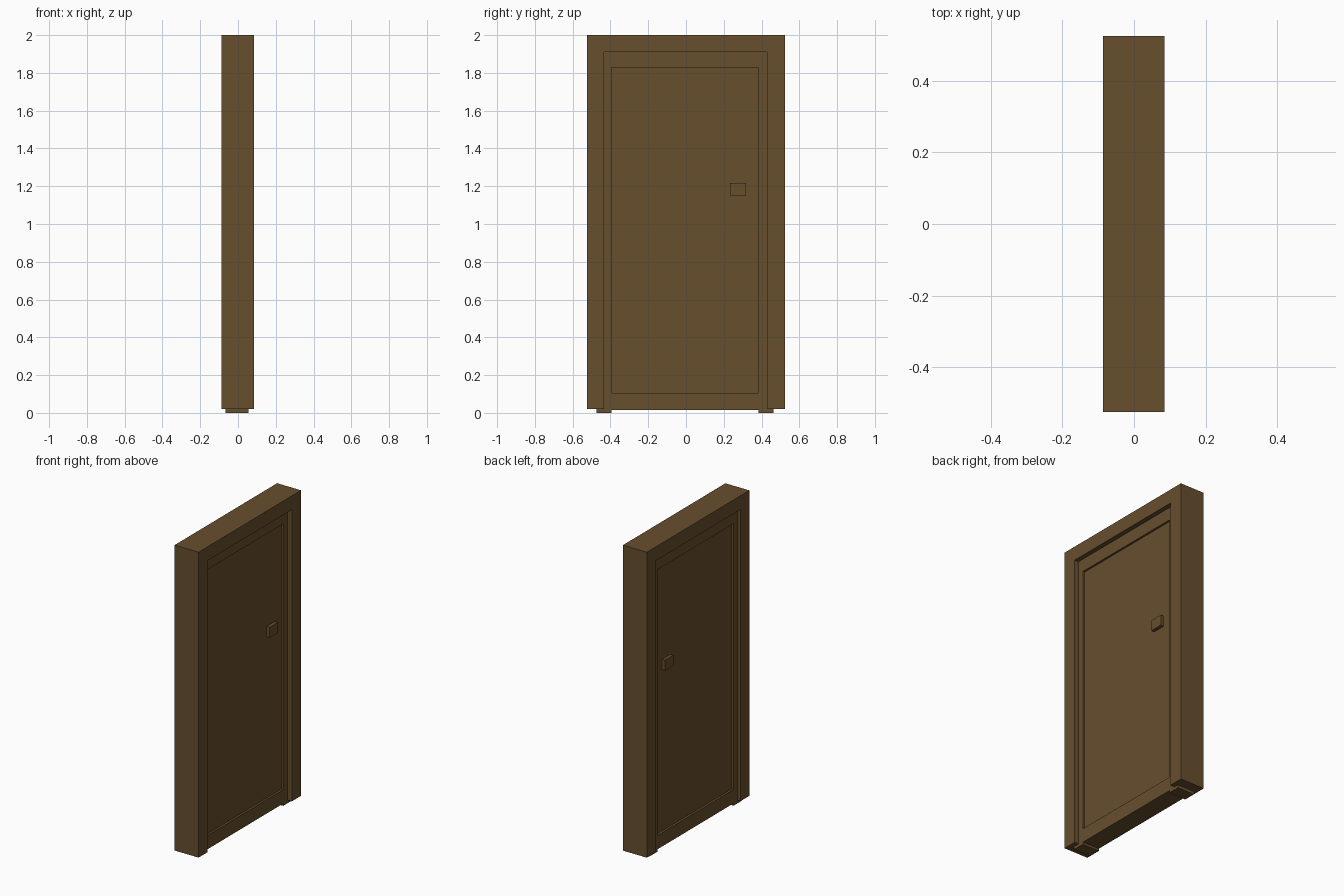
import bpy

if "Cube" in bpy.data.objects:
    bpy.data.objects.remove(bpy.data.objects["Cube"])

brown = bpy.data.materials.new("dark brown wood")
brown.diffuse_color = (0.135, 0.077, 0.027, 1.0)
brown.use_nodes = True
brown.node_tree.nodes["Principled BSDF"].inputs["Base Color"].default_value = brown.diffuse_color


def box(name, x, y, z):
    """Box from (min, max) ranges on each axis."""
    bpy.ops.mesh.primitive_cube_add(size=1, location=[(a + b) / 2 for a, b in (x, y, z)])
    ob = bpy.context.object
    ob.name = name
    ob.scale = [b - a for a, b in (x, y, z)]
    bpy.ops.object.transform_apply(location=False, rotation=False, scale=True)
    ob.data.materials.append(brown)
    return ob


FRAME_X = (-0.087, 0.085)   # frame thickness
LEAF_X = (-0.065, 0.055)    # door leaf thickness
PANEL_X = (-0.051, 0.042)   # recessed panel thickness

# Outer frame: two jambs and a lintel
box("left_jamb", FRAME_X, (-0.525, -0.435), (0.02, 1.91))
box("right_jamb", FRAME_X, (0.43, 0.525), (0.02, 1.91))
box("lintel", FRAME_X, (-0.525, 0.525), (1.91, 2.0))

# Door leaf: stiles tucked into the jambs and standing on the ground, plus rails
box("left_stile", LEAF_X, (-0.475, -0.395), (0.0, 1.93))
box("right_stile", LEAF_X, (0.385, 0.462), (0.0, 1.93))
box("top_rail", LEAF_X, (-0.395, 0.385), (1.828, 1.93))
box("bottom_rail", LEAF_X, (-0.395, 0.385), (0.015, 0.105))

# Recessed centre panel
box("door_panel", PANEL_X, (-0.40, 0.39), (0.10, 1.833))

# Square knobs on both faces
box("front_knob", (PANEL_X[1] - 0.005, PANEL_X[1] + 0.022), (0.233, 0.318), (1.15, 1.218))
box("back_knob", (PANEL_X[0] - 0.022, PANEL_X[0] + 0.005), (0.233, 0.318), (1.15, 1.218))
